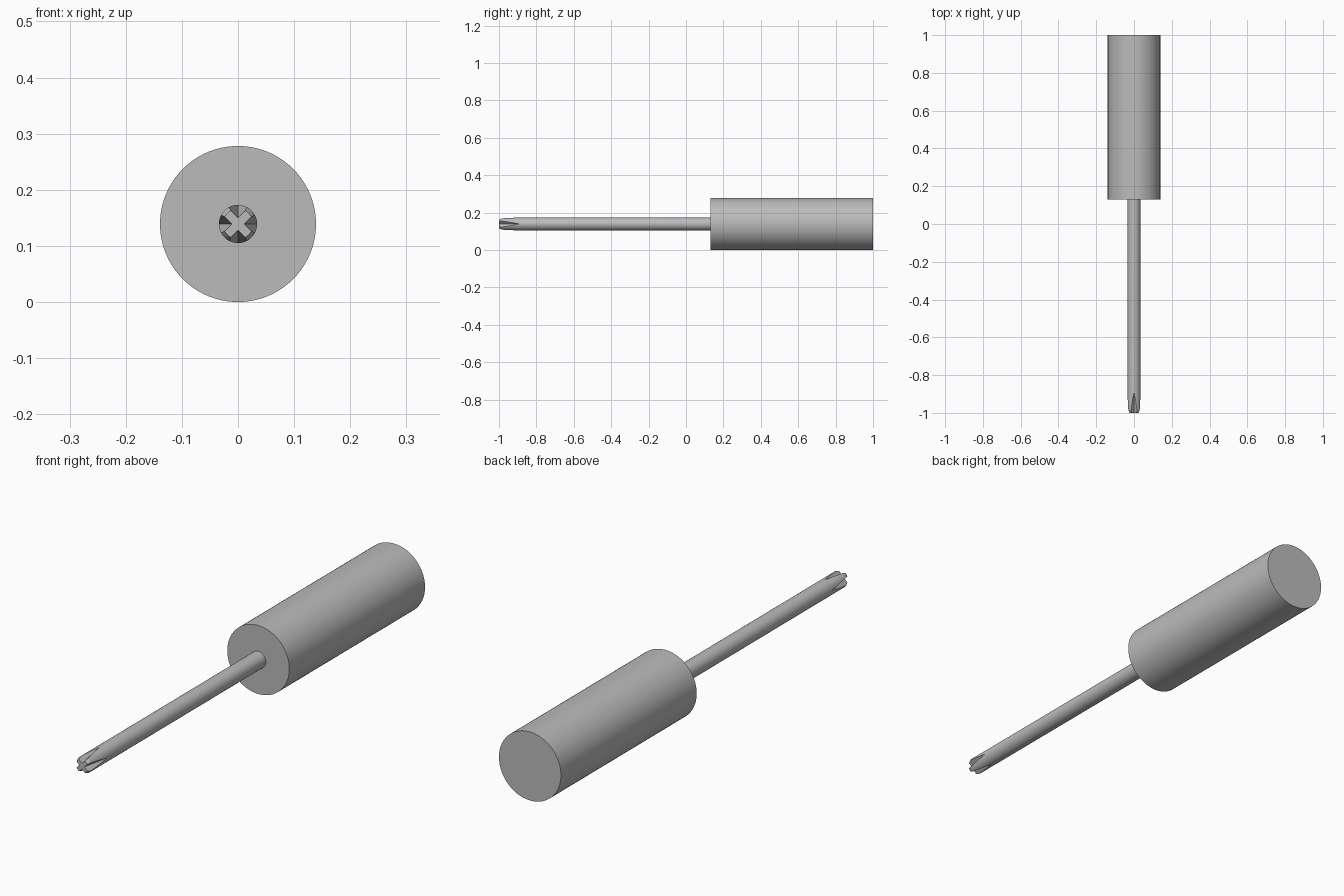
import bpy
import bmesh
import math
from mathutils import Matrix, Vector

cube = bpy.data.objects.get("Cube")
if cube:
    bpy.data.objects.remove(cube, do_unlink=True)

AXIS_Z = 0.139          # height of the tool's long axis
HANDLE_R = 0.139
SHAFT_R = 0.034

grey = bpy.data.materials.new("plain grey")
grey.use_nodes = True
grey.diffuse_color = (0.5, 0.5, 0.5, 1)
grey.node_tree.nodes["Principled BSDF"].inputs["Base Color"].default_value = (0.5, 0.5, 0.5, 1)


def add_object(name, bm):
    bmesh.ops.recalc_face_normals(bm, faces=bm.faces)
    mesh = bpy.data.meshes.new(name)
    bm.to_mesh(mesh)
    bm.free()
    mesh.materials.append(grey)
    obj = bpy.data.objects.new(name, mesh)
    bpy.context.collection.objects.link(obj)
    return obj


def turned(name, profile, sides):
    """Solid of revolution along y from (y, radius) pairs, capped at both ends."""
    bm = bmesh.new()
    rings = []
    for y, r in profile:
        angles = [2 * math.pi * i / sides for i in range(sides)]
        rings.append([bm.verts.new((r * math.cos(a), y, AXIS_Z + r * math.sin(a))) for a in angles])
    for a, b in zip(rings, rings[1:]):
        for i in range(sides):
            j = (i + 1) % sides
            bm.faces.new((a[i], a[j], b[j], b[i]))
    bm.faces.new(rings[0])
    bm.faces.new(rings[-1])
    return add_object(name, bm)


def select_only(obj):
    bpy.ops.object.select_all(action='DESELECT')
    obj.select_set(True)
    bpy.context.view_layer.objects.active = obj


# Handle and shaft with a small chamfer at the tip
handle = turned("handle", [(0.13, HANDLE_R), (1.0, HANDLE_R)], 96)
shaft = turned("shaft", [(-1.0, 0.027), (-0.985, SHAFT_R), (0.14, SHAFT_R)], 64)

# Four sloping V grooves that leave a diagonal cross at the tip
bm = bmesh.new()
for k in range(4):
    turn = Matrix.Rotation(k * math.pi / 2, 3, 'Y')
    ends = []
    for y in (-1.05, -0.85):
        apex = 0.011 + 0.209 * (y + 1)
        points = [(0, apex), (0.06, apex + 0.06), (-0.06, apex + 0.06)]
        ends.append([bm.verts.new(turn @ Vector((x, y, z)) + Vector((0, 0, AXIS_Z)))
                     for x, z in points])
    near, far = ends
    bm.faces.new(near)
    bm.faces.new(far)
    for i in range(3):
        j = (i + 1) % 3
        bm.faces.new((near[i], near[j], far[j], far[i]))
cutter = add_object("groove_cutter", bm)
cutter.hide_render = True

cut = shaft.modifiers.new("grooves", 'BOOLEAN')
cut.operation = 'DIFFERENCE'
cut.solver = 'EXACT'
cut.object = cutter
select_only(shaft)
bpy.ops.object.modifier_apply(modifier=cut.name)
bpy.data.objects.remove(cutter, do_unlink=True)

# Smooth round sides, sharp rims and grooves
for obj in (handle, shaft):
    select_only(obj)
    bpy.ops.object.shade_smooth_by_angle(angle=math.radians(20))
